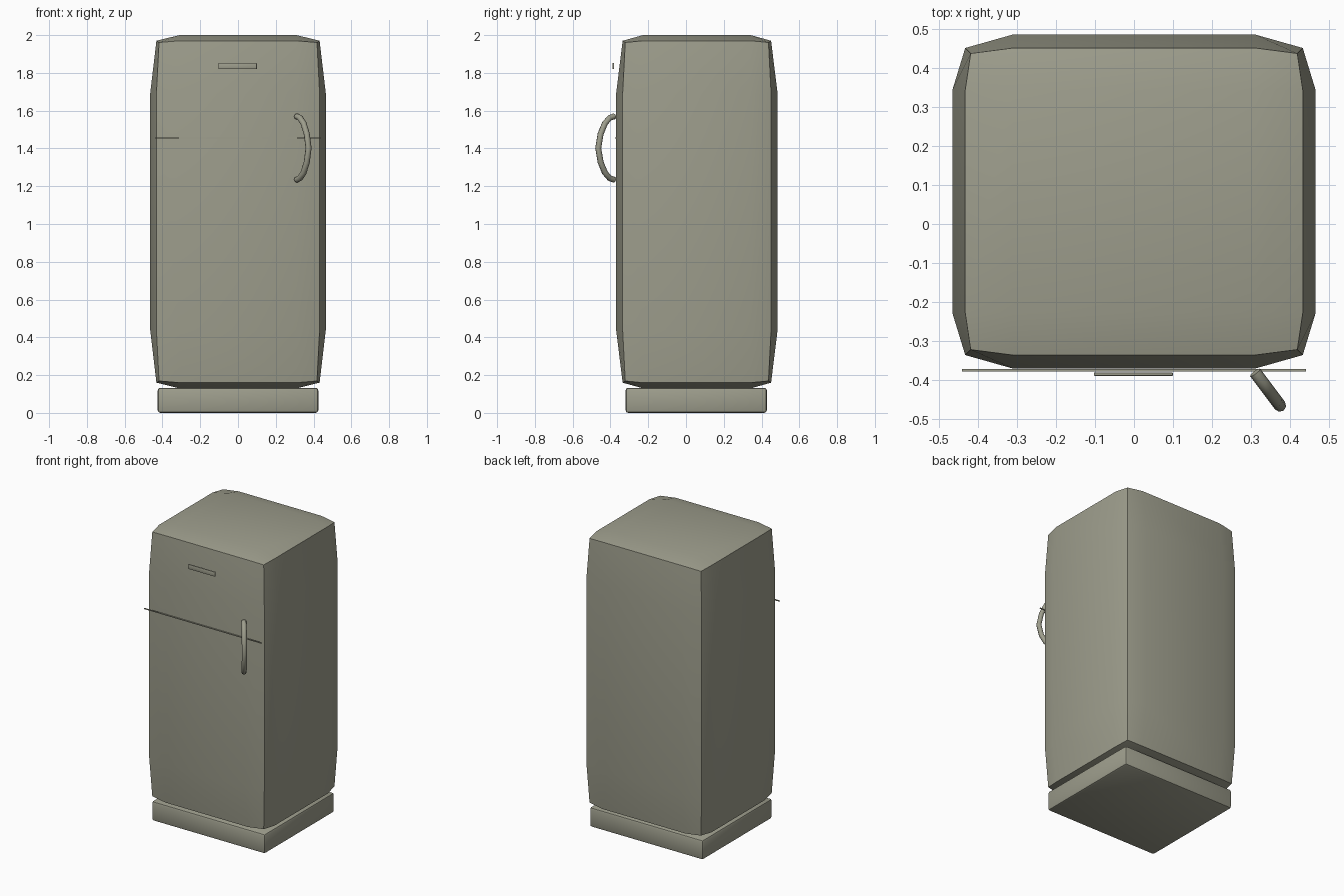
import bpy, bmesh, math
from mathutils import Vector

if "Cube" in bpy.data.objects:
    bpy.data.objects.remove(bpy.data.objects["Cube"])

enamel = bpy.data.materials.new("grey_enamel")
enamel.diffuse_color = (0.34, 0.34, 0.265, 1)
enamel.use_nodes = True
enamel.node_tree.nodes["Principled BSDF"].inputs["Base Color"].default_value = enamel.diffuse_color


def finish(name, bm, angle=30):
    bmesh.ops.recalc_face_normals(bm, faces=bm.faces)
    mesh = bpy.data.meshes.new(name)
    bm.to_mesh(mesh)
    bm.free()
    mesh.materials.append(enamel)
    ob = bpy.data.objects.new(name, mesh)
    bpy.context.collection.objects.link(ob)
    bpy.ops.object.select_all(action='DESELECT')
    ob.select_set(True)
    bpy.context.view_layer.objects.active = ob
    bpy.ops.object.shade_smooth_by_angle(angle=math.radians(angle))
    return ob


def box(name, lo, hi, bevel=0.0):
    lo, hi = Vector(lo), Vector(hi)
    bm = bmesh.new()
    bmesh.ops.create_cube(bm, size=1)
    for v in bm.verts:
        v.co = (lo + hi) / 2 + v.co * (hi - lo)
    if bevel:
        bmesh.ops.bevel(bm, geom=bm.edges[:], offset=bevel, segments=2,
                        profile=0.5, affect='EDGES')
    return finish(name, bm)


# Cabinet: 3 x 3 grid on each side, bulging most in the middle, least at corners
centre = Vector((0, 0.0575, 1.065))
inner = (0.31, 0.285, 0.625)
outer = {1: (0.465, 0.4275, 0.935),   # middle of a side
         2: (0.432, 0.393, 0.905),    # along an edge
         3: (0.418, 0.379, 0.896)}    # corner
bm = bmesh.new()
bmesh.ops.create_cube(bm, size=1)
bmesh.ops.subdivide_edges(bm, edges=bm.edges[:], cuts=2, use_grid_fill=True)
for v in bm.verts:
    extreme = [abs(c) > 0.4 for c in v.co]
    size = outer[sum(extreme)]
    v.co = centre + Vector([math.copysign(size[i] if extreme[i] else inner[i], v.co[i])
                            for i in range(3)])
finish("cabinet", bm)

# Plinth under the cabinet
box("plinth", (-0.425, -0.32, 0.0), (0.425, 0.428, 0.133), 0.014)

# Seam between the two doors
box("door_seam", (-0.44, -0.377, 1.453), (0.44, -0.371, 1.459))

# Blank badge plate on the upper door
box("badge_plate", (-0.103, -0.389, 1.82), (0.1, -0.38, 1.852), 0.003)

# Bowed handle: tube swept along an arc leaning outwards to the right
lean = Vector((0.6, -0.8, 0))
start = Vector((0.31, -0.38, 1.402))
half = [(0.0, 0.168), (0.03, 0.16), (0.062, 0.13), (0.09, 0.075), (0.106, 0.0)]
path = half + [(d, -h) for d, h in half[-2::-1]]
points = [start + lean * d + Vector((0, 0, h)) for d, h in path]
across = Vector((0.8, 0.6, 0))
bm = bmesh.new()
rings = []
for i, p in enumerate(points):
    tangent = (points[min(i + 1, len(points) - 1)] - points[max(i - 1, 0)]).normalized()
    normal = tangent.cross(across)
    ring = []
    for k in range(8):
        a = math.tau * k / 8
        ring.append(bm.verts.new(p + 0.016 * (math.cos(a) * across + math.sin(a) * normal)))
    rings.append(ring)
for r, s in zip(rings, rings[1:]):
    for k in range(8):
        bm.faces.new((r[k], r[(k + 1) % 8], s[(k + 1) % 8], s[k]))
bm.faces.new(rings[0])
bm.faces.new(rings[-1])
finish("door_handle", bm, 50)
